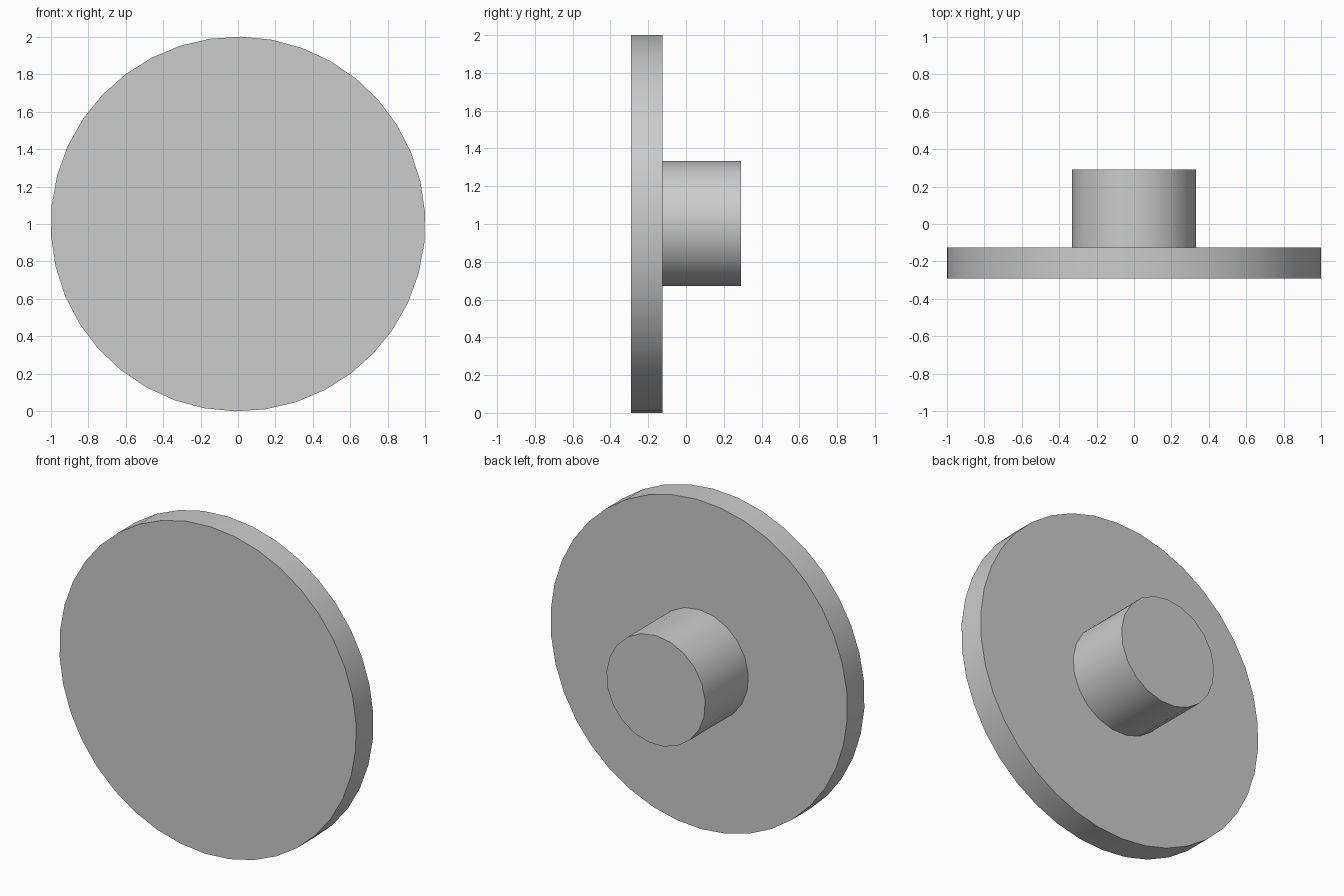
import bpy
import bmesh
from math import sin, cos, tau, radians

cube = bpy.data.objects.get("Cube")
if cube:
    bpy.data.objects.remove(cube, do_unlink=True)

# Plain grey for the whole model
grey = bpy.data.materials.new("plain_grey")
grey.use_nodes = True
colour = (0.6, 0.6, 0.6, 1)
grey.diffuse_color = colour
grey.node_tree.nodes["Principled BSDF"].inputs["Base Color"].default_value = colour


def disc(name, radius, front, back, sides, turn=0):
    """Capped cylinder along y, its first corner turned clockwise from the top."""
    bm = bmesh.new()
    angles = [radians(turn) + tau * i / sides for i in range(sides)]
    ring = [bm.verts.new((radius * sin(a), front, 1 + radius * cos(a))) for a in angles]
    cap = bm.faces.new(ring)
    grown = bmesh.ops.extrude_face_region(bm, geom=[cap], use_keep_orig=True)
    moved = [v for v in grown["geom"] if isinstance(v, bmesh.types.BMVert)]
    bmesh.ops.translate(bm, verts=moved, vec=(0, back - front, 0))
    bmesh.ops.recalc_face_normals(bm, faces=bm.faces)
    mesh = bpy.data.meshes.new(name)
    bm.to_mesh(mesh)
    bm.free()
    mesh.materials.append(grey)
    obj = bpy.data.objects.new(name, mesh)
    bpy.context.collection.objects.link(obj)
    bpy.ops.object.select_all(action="DESELECT")
    obj.select_set(True)
    bpy.context.view_layer.objects.active = obj
    bpy.ops.object.shade_smooth_by_angle(angle=radians(40))


# Wide front plate and the short round hub behind it
disc("front_plate", 1, -0.29, -0.125, 38, turn=1)
disc("rear_hub", 0.333, -0.125, 0.29, 21)
